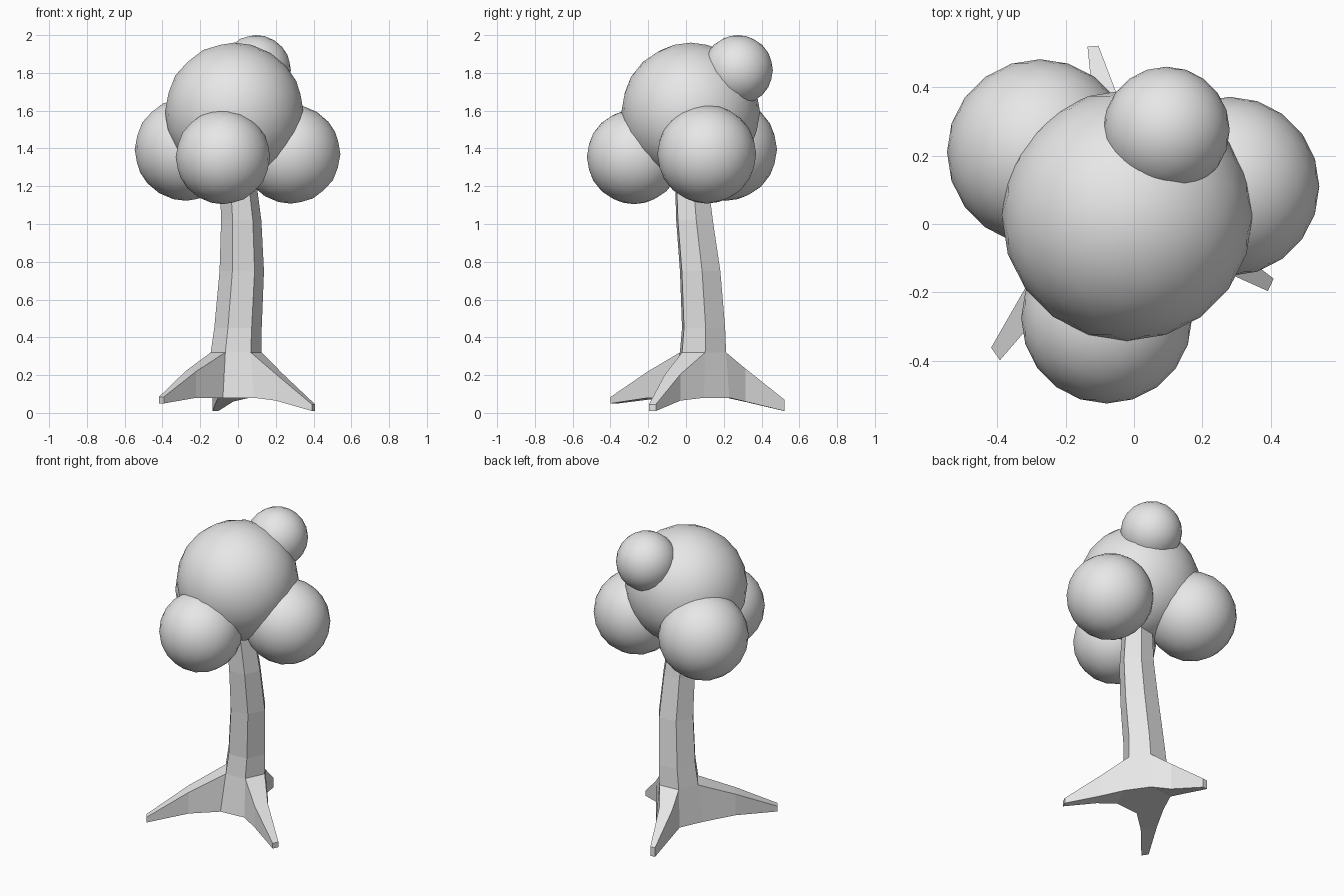
import bpy
import bmesh
import math
from mathutils import Vector

cube = bpy.data.objects.get("Cube")
if cube:
    bpy.data.objects.remove(cube, do_unlink=True)

# Single plain grey for the whole tree
grey = bpy.data.materials.new("plain_grey")
grey.use_nodes = True
colour = (0.8, 0.8, 0.8, 1)
grey.diffuse_color = colour
for node in grey.node_tree.nodes:
    if node.type == 'BSDF_PRINCIPLED':
        node.inputs["Base Color"].default_value = colour


def finish(bm, name, smooth):
    bmesh.ops.recalc_face_normals(bm, faces=bm.faces)
    for face in bm.faces:
        face.smooth = smooth
    mesh = bpy.data.meshes.new(name)
    bm.to_mesh(mesh)
    bm.free()
    mesh.materials.append(grey)
    obj = bpy.data.objects.new(name, mesh)
    bpy.context.collection.objects.link(obj)
    return obj


def foliage(name, centre, radius):
    bm = bmesh.new()
    bmesh.ops.create_icosphere(bm, subdivisions=3, radius=radius)
    obj = finish(bm, name, True)
    obj.location = centre


# Leaf clumps
foliage("main_foliage", (-0.02, 0.025, 1.593), 0.367)
foliage("top_foliage", (0.095, 0.275, 1.815), 0.185)
foliage("front_foliage", (-0.08, -0.275, 1.355), 0.25)
foliage("left_foliage", (0.28, 0.11, 1.37), 0.262)
foliage("right_foliage", (-0.275, 0.21, 1.395), 0.272)

# Trunk: bent six-sided column, sections as (x, y, z, radius)
SIDES = 6
sections = [
    (-0.01, 0.08, 0.08, 0.165),
    (-0.01, 0.09, 0.32, 0.135),
    (0.0, 0.093, 0.45, 0.126),
    (0.02, 0.075, 0.75, 0.118),
    (0.017, 0.045, 1.02, 0.107),
    (-0.01, 0.02, 1.35, 0.09),
]
bm = bmesh.new()
rings = []
for x, y, z, r in sections:
    ring = []
    for i in range(SIDES):
        a = math.radians(5 + 360 / SIDES * i)
        ring.append(bm.verts.new((x + r * math.cos(a), y + r * math.sin(a), z)))
    rings.append(ring)


def bridge(loop_a, loop_b):
    n = len(loop_a)
    for i in range(n):
        j = (i + 1) % n
        bm.faces.new((loop_a[i], loop_a[j], loop_b[j], loop_b[i]))


# Roots grow from alternate sides: (x, y, top z, bottom z, width)
roots = {
    1: [(-0.07, 0.31, 0.235, 0.06, 0.09), (-0.12, 0.52, 0.07, 0.01, 0.032)],
    3: [(-0.25, -0.16, 0.22, 0.08, 0.10), (-0.405, -0.38, 0.085, 0.05, 0.045)],
    5: [(0.22, -0.07, 0.205, 0.065, 0.09), (0.4, -0.178, 0.045, 0.01, 0.04)],
}

for lower, upper in zip(rings, rings[1:]):
    for i in range(SIDES):
        j = (i + 1) % SIDES
        if lower is rings[0] and i in roots:
            continue
        bm.faces.new((lower[i], lower[j], upper[j], upper[i]))
bm.faces.new(rings[0])
bm.faces.new(rings[-1])

for side, parts in roots.items():
    j = (side + 1) % SIDES
    previous = [rings[0][side], rings[0][j], rings[1][j], rings[1][side]]
    across = (rings[1][j].co - rings[1][side].co).normalized()
    for x, y, top, bottom, width in parts:
        half = across * width / 2
        low, high = Vector((x, y, bottom)), Vector((x, y, top))
        loop = [bm.verts.new(p) for p in
                (low - half, low + half, high + half, high - half)]
        bridge(previous, loop)
        previous = loop
    bm.faces.new(previous)

finish(bm, "trunk_and_roots", False)
